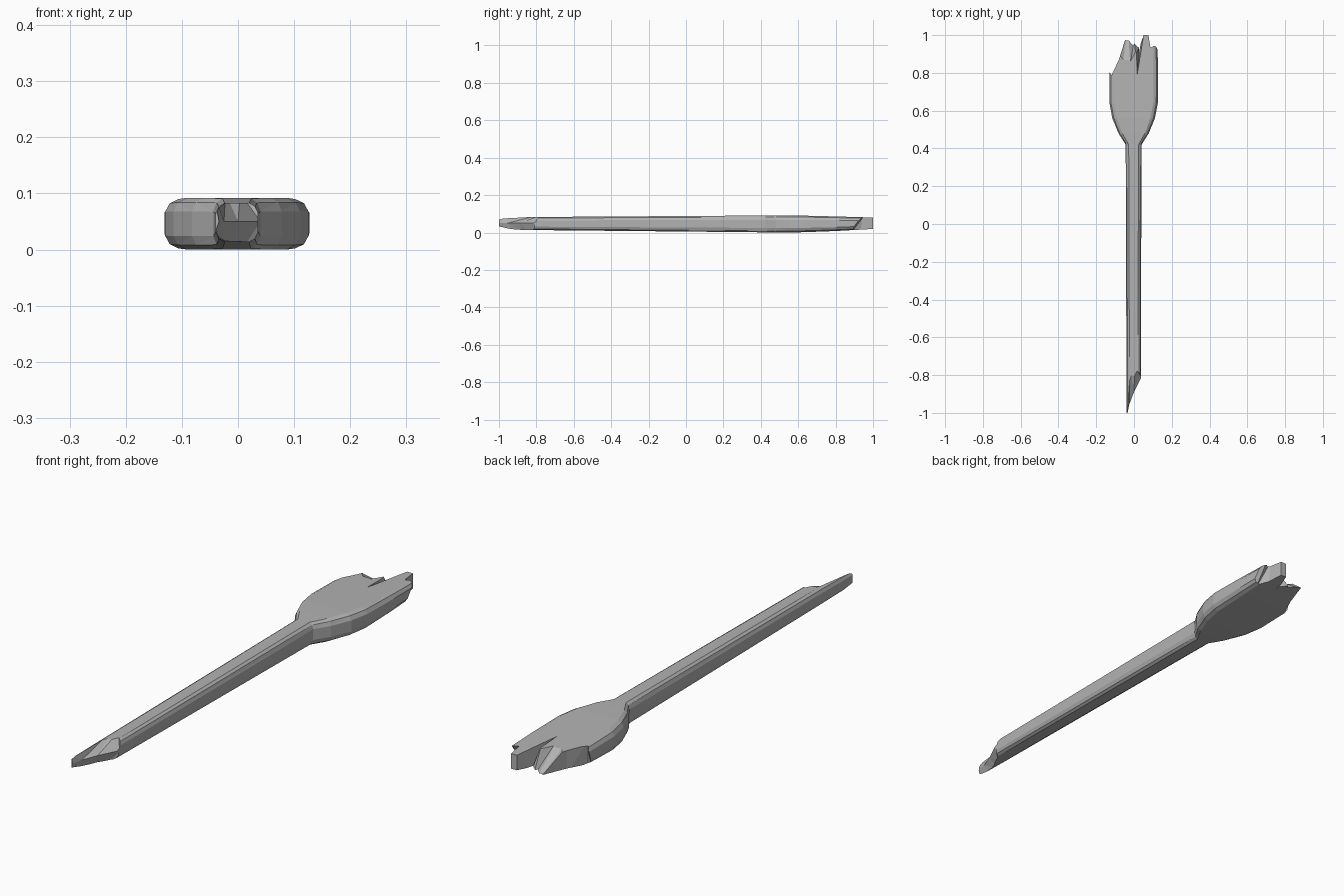
import bpy, bmesh

cube = bpy.data.objects.get("Cube")
if cube:
    bpy.data.objects.remove(cube, do_unlink=True)

grey = bpy.data.materials.new("weathered_grey")
grey.use_nodes = True
grey.diffuse_color = (0.45, 0.45, 0.45, 1)
grey.node_tree.nodes["Principled BSDF"].inputs["Base Color"].default_value = (0.45, 0.45, 0.45, 1)


def loft(name, rings):
    """Skin closed rings of equal length, with capped ends."""
    bm = bmesh.new()
    rows = [[bm.verts.new(p) for p in ring] for ring in rings]
    n = len(rows[0])
    for a, b in zip(rows, rows[1:]):
        for i in range(n):
            j = (i + 1) % n
            bm.faces.new((a[i], a[j], b[j], b[i]))
    bm.faces.new(rows[0])
    bm.faces.new(rows[-1])
    bmesh.ops.triangulate(bm, faces=[f for f in bm.faces if len(f.verts) == 4])
    bmesh.ops.recalc_face_normals(bm, faces=bm.faces)
    mesh = bpy.data.meshes.new(name)
    bm.to_mesh(mesh)
    bm.free()
    mesh.materials.append(grey)
    obj = bpy.data.objects.new(name, mesh)
    bpy.context.collection.objects.link(obj)
    return obj


def section(y, w, bevel, lo, hi):
    """Rounded flat cross-section across the paddle."""
    h, mid = (hi - lo) / 2, (hi + lo) / 2
    quarter = [(w, h * 0.48), (w - bevel * 0.35, h * 0.83), (w - bevel, h)]
    half = quarter + [(-x, z) for x, z in reversed(quarter)]
    ring = half + [(-x, -z) for x, z in half]
    return [(x - 0.002, y, mid + z) for x, z in ring]


def break_end(target, layers, y_out):
    """Cut a jagged end; each layer is a height and a break line."""
    rings = []
    for z, line in layers:
        edge = line + [(line[-1][0], y_out), (line[0][0], y_out)]
        rings.append([(x, y, z) for x, y in edge])
    cutter = loft("break_cutter", rings)
    cutter.hide_render = True
    mod = target.modifiers.new("break", "BOOLEAN")
    mod.operation = "DIFFERENCE"
    mod.solver = "EXACT"
    mod.object = cutter
    bpy.context.view_layer.objects.active = target
    bpy.ops.object.modifier_apply(modifier=mod.name)
    bpy.data.objects.remove(cutter, do_unlink=True)


# Shaft and blade: y, half width, bevel, bottom, top
stations = [
    (-1.0, 0.038, 0.016, 0.017, 0.080),
    (-0.8, 0.038, 0.016, 0.013, 0.083),
    (0.42, 0.042, 0.016, 0.001, 0.091),
    (0.48, 0.080, 0.020, 0.000, 0.092),
    (0.56, 0.113, 0.024, 0.000, 0.092),
    (0.64, 0.128, 0.024, 0.002, 0.090),
    (0.80, 0.129, 0.024, 0.008, 0.086),
    (1.0, 0.126, 0.022, 0.019, 0.080),
]
paddle = loft("broken_paddle", [section(*s) for s in stations])

# Splintered blade end
blade_top = [(-.2, .81), (-.128, .81), (-.118, .79), (-.08, .87), (-.06, .845),
             (-.02, .845), (.01, .90), (.015, .77), (.055, 1.01), (.075, 1.01),
             (.085, .945), (.11, .96), (.2, .90)]
blade_low = [(-.2, .80), (-.125, .78), (-.115, .785), (-.08, .87), (-.038, 1.005),
             (-.03, 1.005), (0, .97), (.03, .94), (.055, 1.01), (.075, 1.01),
             (.085, .93), (.11, .88), (.2, .86)]
break_end(paddle, [(0.1, blade_top), (-0.005, blade_low)], 1.1)

# Snapped shaft end, ridged at mid height
shaft_top = [(-.1, -1.03), (-.043, -1.0), (-.022, -.76), (.004, -.76), (.04, -.79), (.1, -.79)]
shaft_mid = [(-.1, -1.1), (-.038, -1.02), (-.025, -.955), (0, -.89), (.04, -.81), (.1, -.80)]
shaft_low = [(-.1, -.97), (-.043, -.95), (-.02, -.87), (.004, -.83), (.04, -.80), (.1, -.80)]
break_end(paddle, [(0.1, shaft_top), (0.05, shaft_mid), (-0.005, shaft_low)], -1.2)

for face in paddle.data.polygons:
    face.use_smooth = False
    face.material_index = 0
